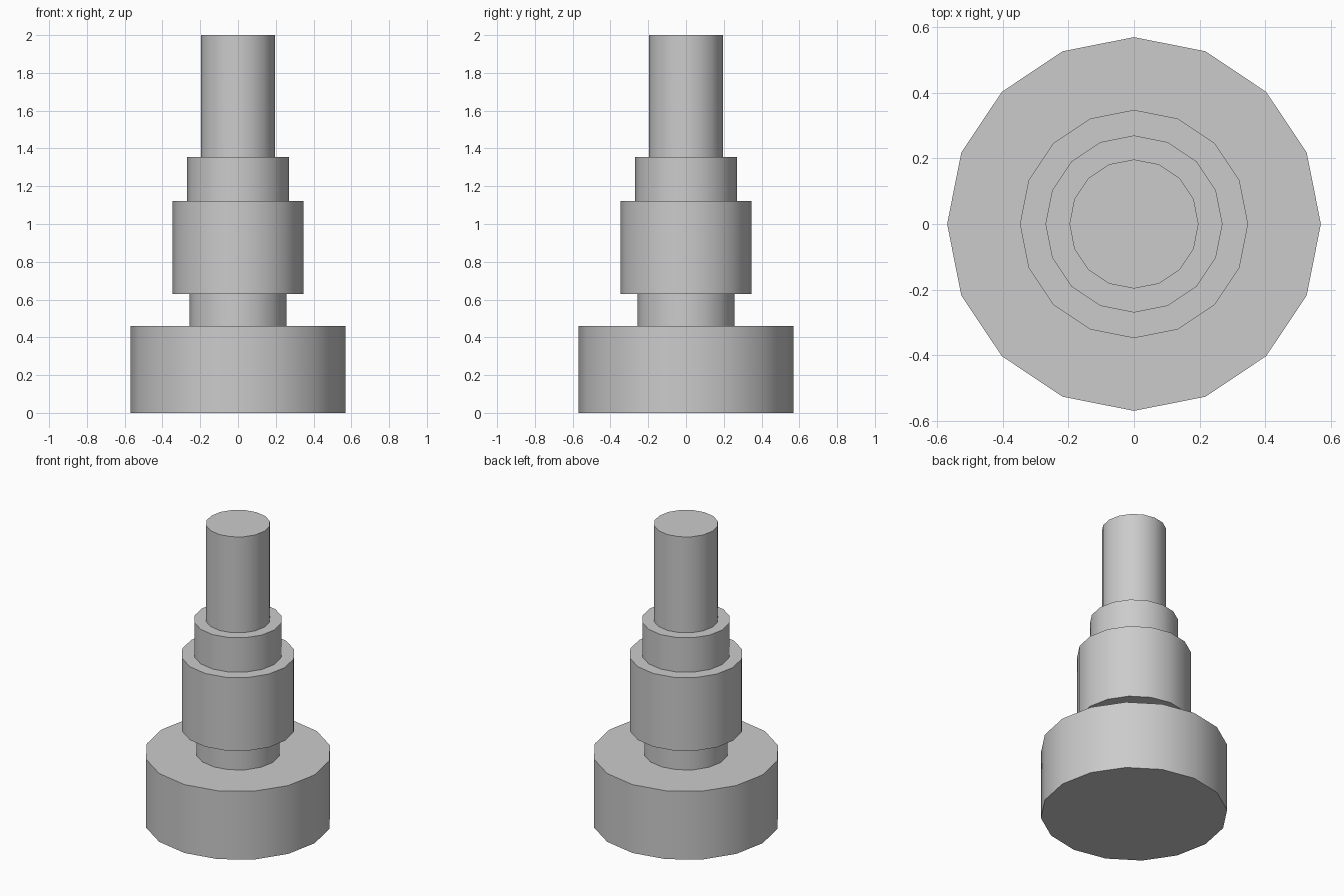
import bpy
import math

cube = bpy.data.objects.get("Cube")
if cube:
    bpy.data.objects.remove(cube, do_unlink=True)

# Single grey finish
grey = bpy.data.materials.new("plain grey")
grey.use_nodes = True
colour = (0.6, 0.6, 0.6, 1.0)
grey.diffuse_color = colour
grey.node_tree.nodes["Principled BSDF"].inputs["Base Color"].default_value = colour


def add_section(name, radius, bottom, top):
    """Sixteen-sided cylinder between two heights, smooth around its side."""
    bpy.ops.mesh.primitive_cylinder_add(
        vertices=16, radius=radius, depth=top - bottom,
        location=(0, 0, (bottom + top) / 2))
    section = bpy.context.object
    section.name = name
    section.data.name = name
    section.data.materials.append(grey)
    bpy.ops.object.shade_smooth_by_angle(angle=math.radians(30))


# Stepped shaft, stacked from the ground up: name, radius, top height
sections = [
    ("base_disc", 0.57, 0.46),
    ("neck", 0.258, 0.63),
    ("wide_collar", 0.348, 1.123),
    ("narrow_collar", 0.27, 1.355),
    ("top_shaft", 0.197, 2.0),
]
bottom = 0.0
for name, radius, top in sections:
    add_section(name, radius, bottom, top)
    bottom = top
